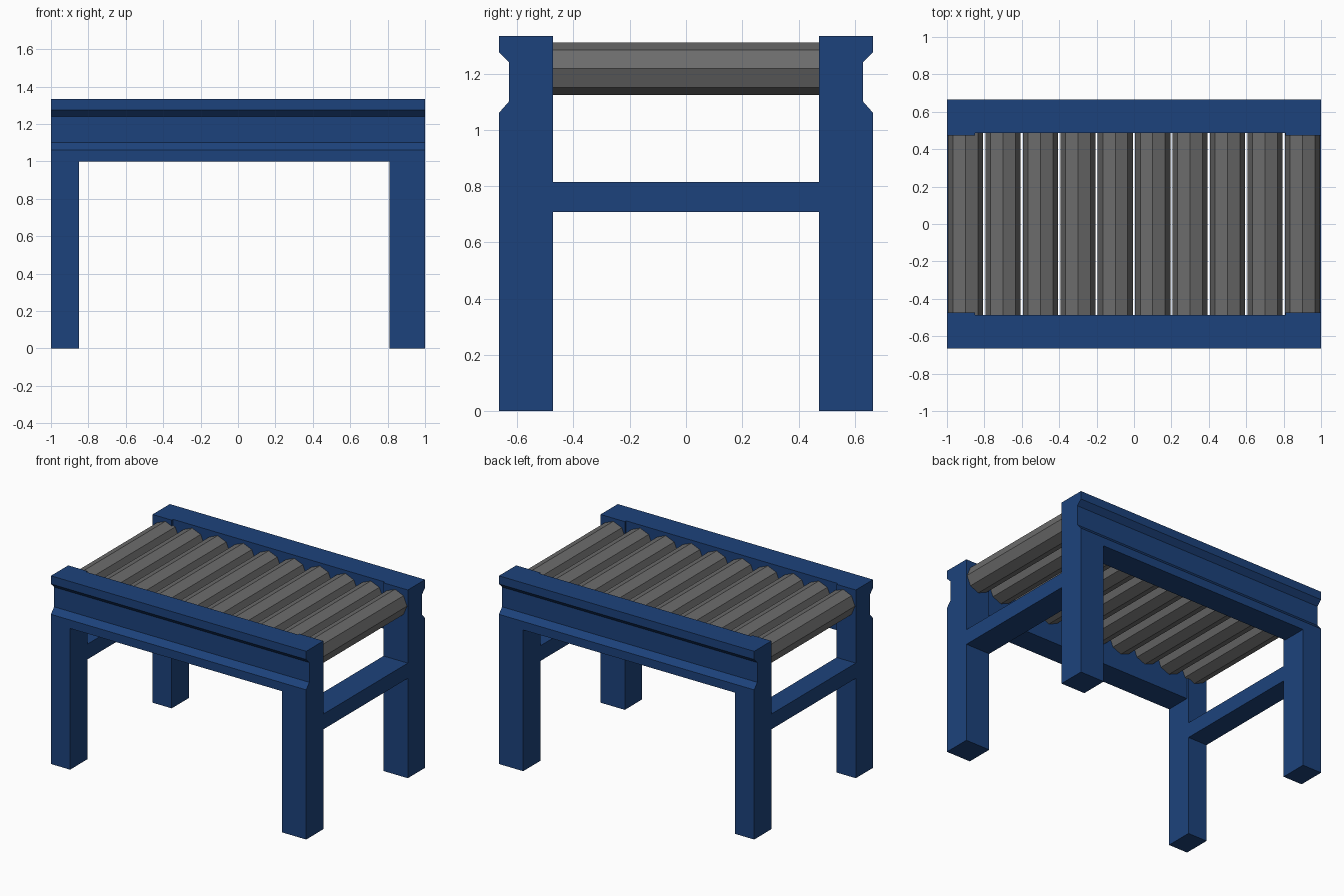
import bpy, bmesh, math

if "Cube" in bpy.data.objects:
    bpy.data.objects.remove(bpy.data.objects["Cube"])

blue = bpy.data.materials.new("blue_paint")
blue.diffuse_color = (0.012, 0.055, 0.2, 1)
blue.use_nodes = True
blue.node_tree.nodes["Principled BSDF"].inputs["Base Color"].default_value = blue.diffuse_color


def extrude_x(name, profile, x0, x1, side=1):
    """Extrude a (y, z) profile from x0 to x1; side=-1 mirrors it in y."""
    bm = bmesh.new()
    face = bm.faces.new([bm.verts.new((x0, y * side, z)) for y, z in profile])
    ext = bmesh.ops.extrude_face_region(bm, geom=[face])
    for v in ext["geom"]:
        if isinstance(v, bmesh.types.BMVert):
            v.co.x = x1
    bmesh.ops.recalc_face_normals(bm, faces=bm.faces)
    me = bpy.data.meshes.new(name)
    bm.to_mesh(me)
    bm.free()
    ob = bpy.data.objects.new(name, me)
    bpy.context.collection.objects.link(ob)
    me.materials.append(blue)
    return ob


OUT, RAIL_IN, LEG_IN = 0.665, 0.487, 0.472
TOP, RAIL_Z = 1.333, 1.0

# rail section with a shallow groove in the outer face
rail = [(RAIL_IN, RAIL_Z), (OUT, RAIL_Z), (OUT, 1.06), (0.63, 1.10),
        (0.63, 1.24), (OUT, 1.275), (OUT, TOP), (RAIL_IN, TOP)]
# leg section: post below the rail, thin plate continuing up inside it
leg = [(LEG_IN, 0), (OUT, 0), (OUT, RAIL_Z), (RAIL_IN, RAIL_Z),
       (RAIL_IN, TOP), (LEG_IN, TOP)]
# cross bar between the legs of one end
bar = [(-LEG_IN, 0.707), (LEG_IN, 0.707), (LEG_IN, 0.815), (-LEG_IN, 0.815)]

ends = {"left": (-1.0, -0.85), "right": (0.81, 1.0)}

for side, label in ((-1, "front"), (1, "back")):
    extrude_x(label + "_rail", rail, -1, 1, side)
    for end, (x0, x1) in ends.items():
        extrude_x(f"{label}_{end}_leg", leg, x0, x1, side)

for end, (x0, x1) in ends.items():
    extrude_x(end + "_cross_bar", bar, x0, x1)

# ten eight-sided rollers
for i in range(10):
    bpy.ops.mesh.primitive_cylinder_add(
        vertices=8, radius=0.094, depth=2 * RAIL_IN,
        location=(-0.9 + 0.2 * i, 0, 1.217), rotation=(math.pi / 2, 0, 0))
    roller = bpy.context.object
    roller.name = f"roller_{i + 1}"
    mat = bpy.data.materials.get("roller_metal") or bpy.data.materials.new("roller_metal")
    mat.diffuse_color = (0.15, 0.15, 0.15, 1)
    mat.use_nodes = True
    mat.node_tree.nodes["Principled BSDF"].inputs["Base Color"].default_value = mat.diffuse_color
    roller.data.materials.append(mat)
